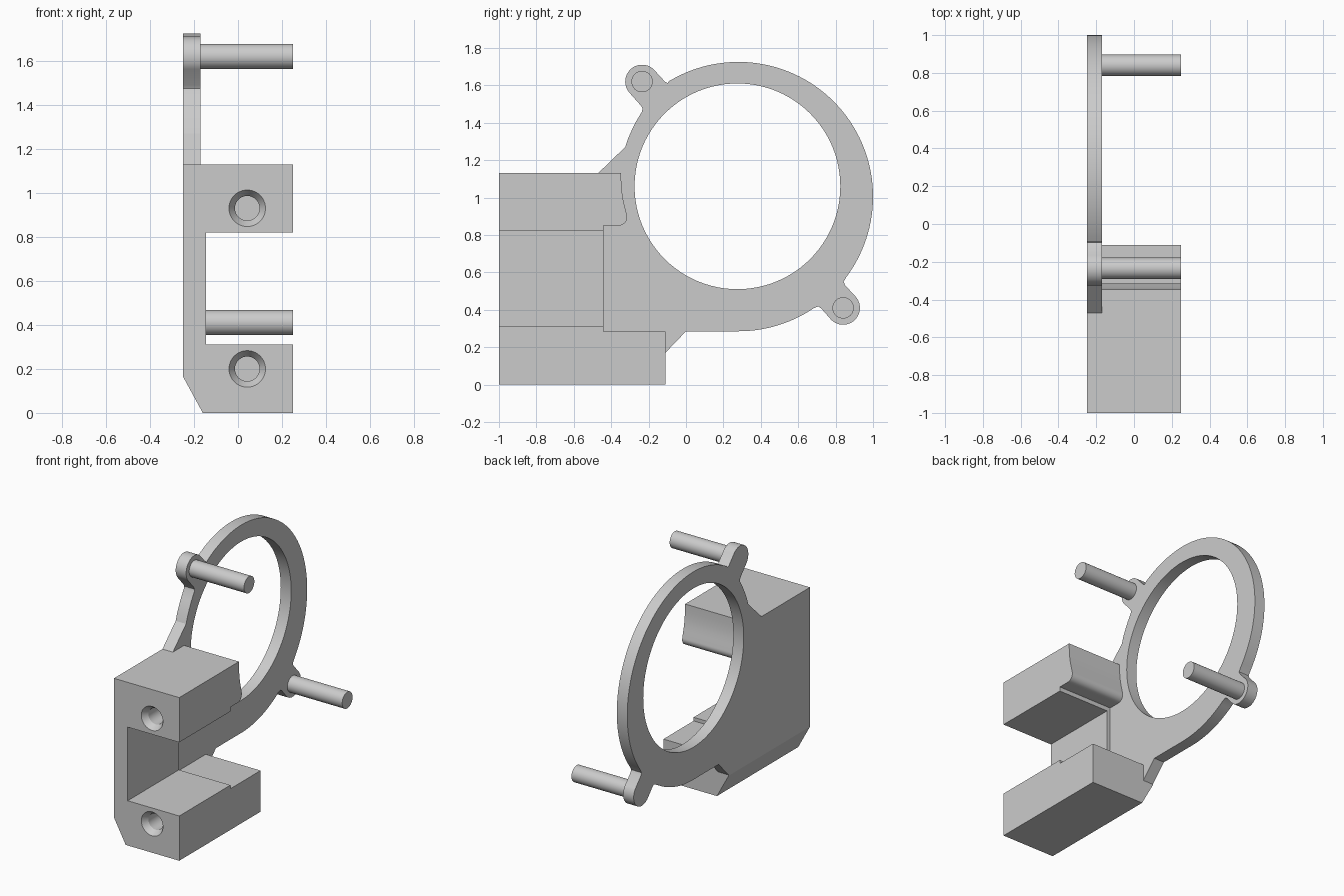
import bpy, bmesh, math
from mathutils import Matrix

if "Cube" in bpy.data.objects:
    bpy.data.objects.remove(bpy.data.objects["Cube"])

grey = bpy.data.materials.new("plain grey")
grey.diffuse_color = (0.6, 0.6, 0.6, 1)
grey.use_nodes = True
grey.node_tree.nodes["Principled BSDF"].inputs["Base Color"].default_value = grey.diffuse_color


def arc(cy, cz, r, a0, a1, n):
    """Points on an arc in the y-z plane, angles in degrees."""
    angs = [math.radians(a0 + (a1 - a0) * i / n) for i in range(n + 1)]
    return [(cy + r * math.cos(a), cz + r * math.sin(a)) for a in angs]


def finish(name, bm):
    bmesh.ops.recalc_face_normals(bm, faces=bm.faces)
    me = bpy.data.meshes.new(name)
    bm.to_mesh(me)
    bm.free()
    me.materials.append(grey)
    ob = bpy.data.objects.new(name, me)
    bpy.context.collection.objects.link(ob)
    return ob


def slab(name, pts, x0, x1):
    """Extrude a y-z profile from x0 to x1."""
    bm = bmesh.new()
    f = bm.faces.new([bm.verts.new((x0, y, z)) for y, z in pts])
    ext = bmesh.ops.extrude_face_region(bm, geom=[f])
    vs = [v for v in ext["geom"] if isinstance(v, bmesh.types.BMVert)]
    bmesh.ops.translate(bm, verts=vs, vec=(x1 - x0, 0, 0))
    return finish(name, bm)


def lathe_hole(name, x, z, steps):
    """Round cutter along y; steps are (y, radius)."""
    bm = bmesh.new()
    n = 40
    rings = [[bm.verts.new((x + r * math.cos(i * math.tau / n), y,
                            z + r * math.sin(i * math.tau / n)))
              for i in range(n)] for y, r in steps]
    for a, b in zip(rings, rings[1:]):
        for i in range(n):
            bm.faces.new((a[i], a[(i + 1) % n], b[(i + 1) % n], b[i]))
    bm.faces.new(rings[0])
    bm.faces.new(rings[-1])
    return finish(name, bm)


def combine(target, other, op):
    m = target.modifiers.new(op, 'BOOLEAN')
    m.operation = op
    m.solver = 'EXACT'
    m.object = other
    bpy.context.view_layer.objects.active = target
    bpy.ops.object.modifier_apply(modifier=m.name)
    bpy.data.objects.remove(other)


def rect(y0, z0, y1, z1):
    return [(y0, z0), (y1, z0), (y1, z1), (y0, z1)]


# Back plate: wall, ring outline and two pin lugs
LUGS = [(-0.235, 1.62), (0.84, 0.41)]
outline = [(-1, 0), (-0.11, 0), (-0.11, 0.17), (0, 0.285)]
outline += arc(0.28, 1.005, 0.72, -90, -56, 14)
outline += [(0.708, 0.418), (0.724, 0.406)]
outline += arc(*LUGS[1], 0.09, 220, 400, 24)
outline += [(0.85, 0.532), (0.843, 0.55)]
outline += arc(0.28, 1.005, 0.72, -37, 121, 60)
outline += [(-0.098, 1.612), (-0.113, 1.62)]
outline += arc(*LUGS[0], 0.09, 40, 220, 24)
outline += [(-0.24, 1.49), (-0.232, 1.475), (-0.236, 1.458),
            (-0.265, 1.41), (-0.288, 1.365), (-0.308, 1.32), (-0.325, 1.27),
            (-0.47, 1.13), (-1, 1.13)]
body = slab("bracket_body", outline, -0.25, -0.17)
combine(body, slab("ring_hole", arc(0.275, 1.06, 0.55, 0, 356.25, 95), -0.4, 0), 'DIFFERENCE')

# Thicker wall, and the upper and lower clamp blocks
combine(body, slab("thick_wall", rect(-1, 0.1, -0.44, 1.0), -0.22, -0.145), 'UNION')
upper = [(-1, 0.82), (-0.44, 0.82), (-0.44, 0.85)]
upper += arc(-0.36, 0.895, 0.045, -90, 15, 10)
upper += [(-0.327, 0.95), (-0.336, 0.99), (-0.342, 1.03), (-0.346, 1.08),
          (-0.347, 1.13), (-1, 1.13)]
combine(body, slab("upper_block", upper, -0.22, 0.25), 'UNION')
lower = [(-1, 0), (-0.11, 0), (-0.11, 0.285), (-0.44, 0.285), (-0.44, 0.31), (-1, 0.31)]
combine(body, slab("lower_block", lower, -0.22, 0.25), 'UNION')

# Bottom outer chamfer
bm = bmesh.new()
tri = [(-0.25, 0.165), (-0.16, 0), (-0.1327, -0.05), (-0.4, -0.05), (-0.4, 0.165)]
f = bm.faces.new([bm.verts.new((x, -1.2, z)) for x, z in tri])
ext = bmesh.ops.extrude_face_region(bm, geom=[f])
bmesh.ops.translate(bm, verts=[v for v in ext["geom"] if isinstance(v, bmesh.types.BMVert)],
                    vec=(0, 1.6, 0))
combine(body, finish("chamfer_cutter", bm), 'DIFFERENCE')

# Countersunk screw holes in the front faces
for z in (0.2, 0.93):
    cutter = lathe_hole("screw_hole", 0.042, z,
                        [(-1.02, 0.083), (-1, 0.083), (-0.96, 0.056), (-0.8, 0.056)])
    combine(body, cutter, 'DIFFERENCE')

# Round pins standing on the lugs
parts = [body]
for name, (y, z) in zip(("upper_pin", "lower_pin"), LUGS):
    bm = bmesh.new()
    bmesh.ops.create_cone(bm, cap_ends=True, segments=40, radius1=0.057, radius2=0.057,
                          depth=0.42, matrix=Matrix.Translation((0.04, y, z))
                          @ Matrix.Rotation(math.pi / 2, 4, 'Y'))
    parts.append(finish(name, bm))

for ob in parts:
    bpy.ops.object.select_all(action='DESELECT')
    ob.select_set(True)
    bpy.context.view_layer.objects.active = ob
    bpy.ops.object.shade_smooth_by_angle(angle=math.radians(25))
